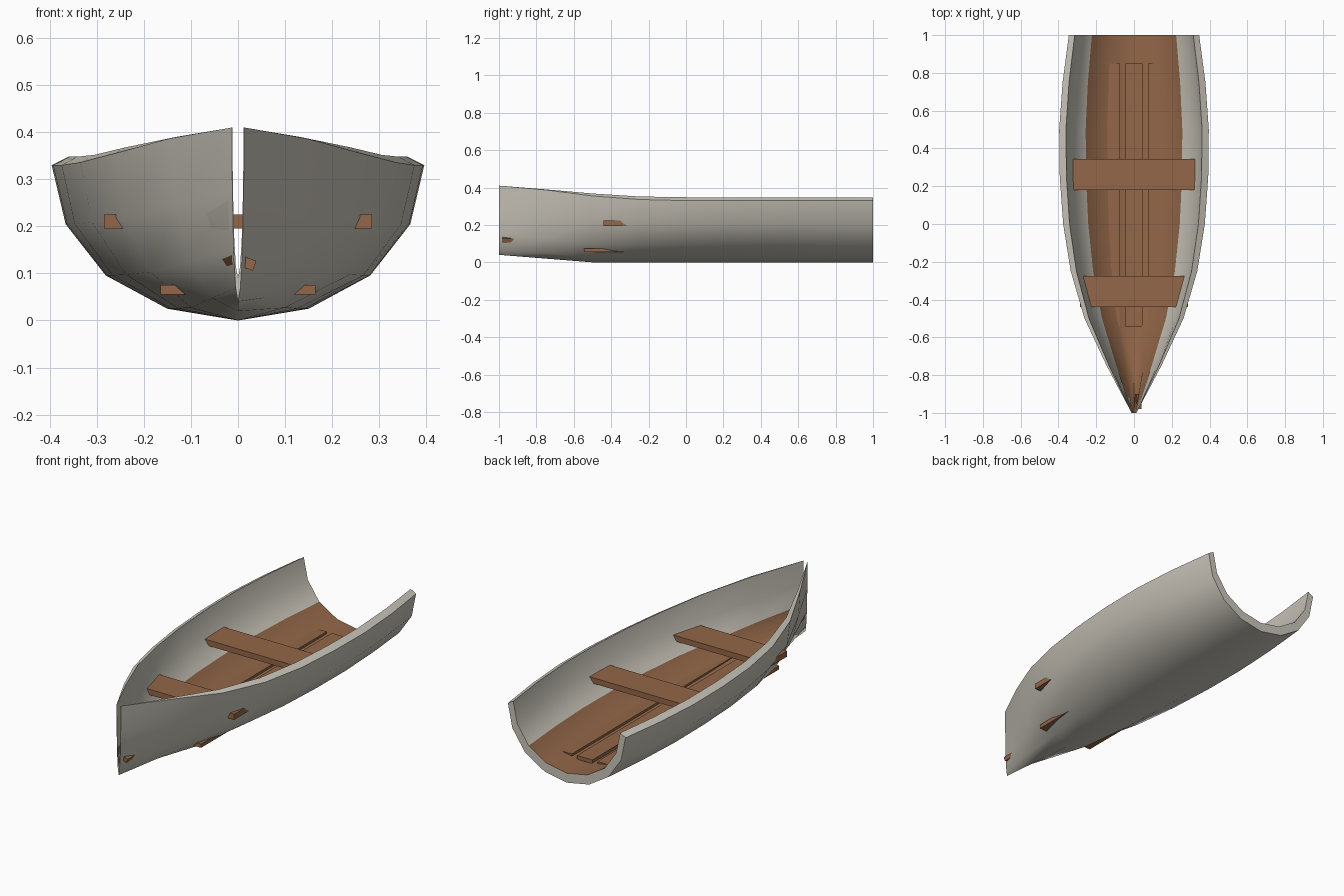
import bpy, bmesh
from mathutils import Matrix

if "Cube" in bpy.data.objects:
    bpy.data.objects.remove(bpy.data.objects["Cube"])


def material(name, color):
    m = bpy.data.materials.new(name)
    m.diffuse_color = color
    m.use_nodes = True
    m.node_tree.nodes["Principled BSDF"].inputs["Base Color"].default_value = m.diffuse_color
    return m


paint = material("pale_paint", (0.60, 0.57, 0.50, 1))
wood = material("wood", (0.29, 0.135, 0.065, 1))

# Hull stations: y, half width, keel z, outer rim z, inner rim z
stations = [
    (-1.00, 0.013, 0.040, 0.410, 0.410),
    (-0.75, 0.145, 0.020, 0.387, 0.390),
    (-0.50, 0.262, 0.000, 0.355, 0.368),
    (-0.25, 0.335, 0.000, 0.336, 0.352),
    (0.00, 0.375, 0.000, 0.330, 0.348),
    (0.25, 0.393, 0.000, 0.330, 0.348),
    (0.50, 0.396, 0.000, 0.330, 0.348),
    (0.75, 0.378, 0.000, 0.330, 0.348),
    (1.00, 0.345, 0.000, 0.330, 0.348),
]
# Half section as fractions of half width and height
half = [(0, 0), (0.38, 0.076), (0.71, 0.29), (0.925, 0.62), (1, 1)]
section = [(-x, z) for x, z in reversed(half[1:])] + half


def build_hull():
    bm = bmesh.new()
    rings = []
    for y, w, keel, rim, rim_in in stations:
        outer = [bm.verts.new((x * w, y, keel + z * (rim - keel))) for x, z in section]
        floor = keel + 0.05
        inner = [bm.verts.new((x * w * 0.91, y, floor + z * (rim_in - floor)))
                 for x, z in reversed(section)]
        rings.append(outer + inner)
    n, m = len(rings[0]), len(section)
    # Skin between stations; the four lowest inner strips are the wooden floor
    for a, b in zip(rings, rings[1:]):
        for i in range(n):
            j = (i + 1) % n
            f = bm.faces.new((a[i], a[j], b[j], b[i]))
            f.material_index = 1 if m + 2 <= i < m + 6 else 0
    # Thickness faces at bow and stern
    for r in (rings[0], rings[-1]):
        for i in range(m - 1):
            bm.faces.new((r[i], r[i + 1], r[n - 2 - i], r[n - 1 - i]))
    bmesh.ops.recalc_face_normals(bm, faces=bm.faces)
    mesh = bpy.data.meshes.new("hull")
    bm.to_mesh(mesh)
    bm.free()
    mesh.materials.append(paint)
    mesh.materials.append(wood)
    ob = bpy.data.objects.new("hull", mesh)
    bpy.context.collection.objects.link(ob)
    bpy.context.view_layer.objects.active = ob
    ob.select_set(True)
    bpy.ops.object.shade_smooth_by_angle(angle=0.7)
    ob.select_set(False)


def box(name, lo, hi, tilt=0):
    center = [(a + b) / 2 for a, b in zip(lo, hi)]
    size = [b - a for a, b in zip(lo, hi)]
    bm = bmesh.new()
    bmesh.ops.create_cube(bm, size=1, matrix=Matrix.Translation(center)
                          @ Matrix.Rotation(tilt, 4, 'Y') @ Matrix.Diagonal((*size, 1)))
    mesh = bpy.data.meshes.new(name)
    bm.to_mesh(mesh)
    bm.free()
    mesh.materials.append(wood)
    bpy.context.collection.objects.link(bpy.data.objects.new(name, mesh))


build_hull()

# Bench seats
box("rear_seat", (-0.327, 0.18, 0.195), (0.327, 0.345, 0.225))
box("front_seat", (-0.285, -0.44, 0.195), (0.285, -0.275, 0.225))

# Floor slats
for name, x in (("left_slat", -0.12), ("middle_slat", 0), ("right_slat", 0.12)):
    box(name, (x - 0.045, -0.545, 0.055), (x + 0.045, 0.85, 0.075))

# Small block at the bow
box("bow_block", (0.008, -0.98, 0.11), (0.036, -0.90, 0.132), 0.35)
